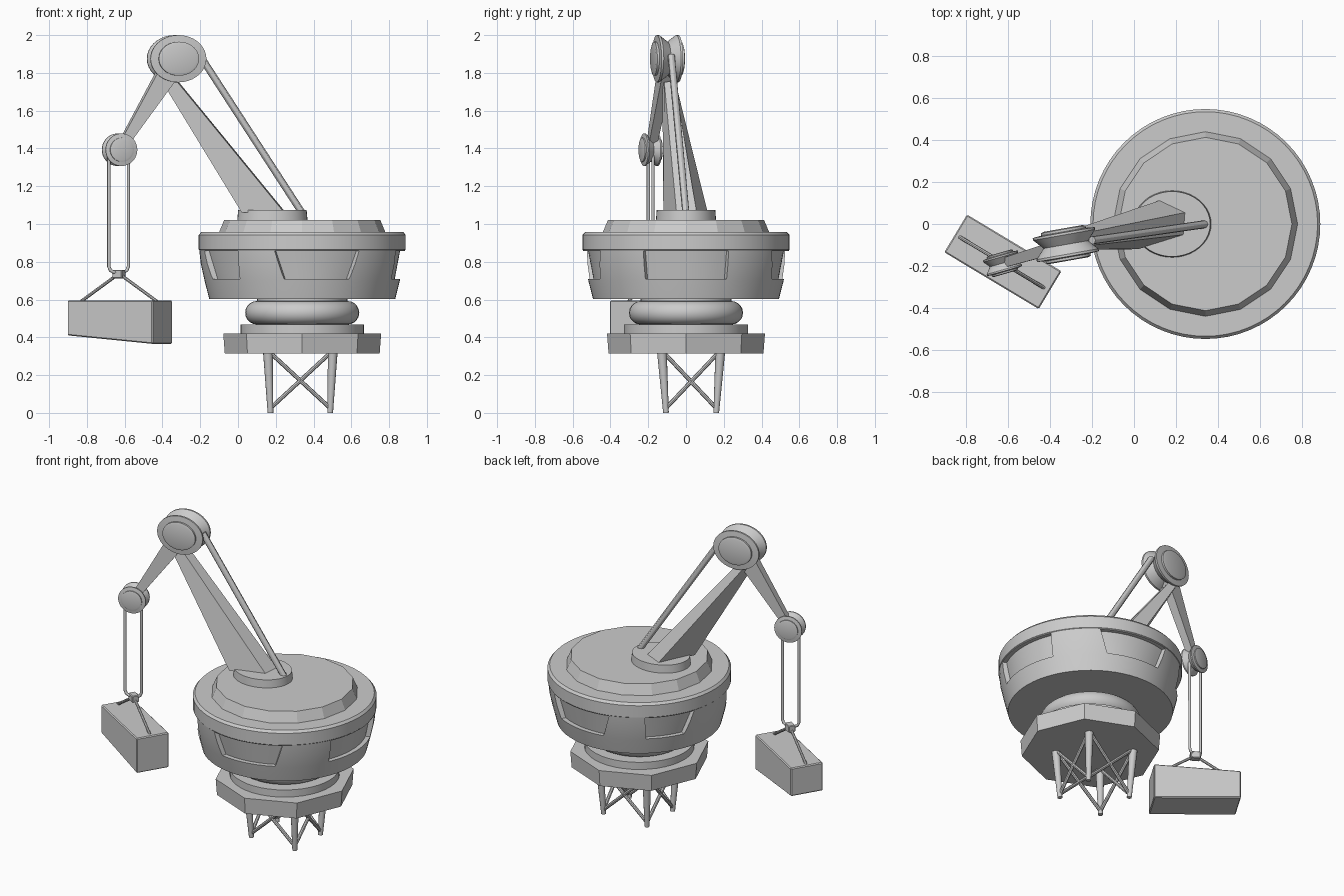
import bpy, bmesh
from math import sin, cos, pi, radians
from mathutils import Vector, Matrix

if "Cube" in bpy.data.objects:
    bpy.data.objects.remove(bpy.data.objects["Cube"])

CX = 0.34  # axis of the round body


def finish(name, bm, smooth=0):
    bmesh.ops.recalc_face_normals(bm, faces=bm.faces)
    me = bpy.data.meshes.new(name)
    bm.to_mesh(me)
    bm.free()
    ob = bpy.data.objects.new(name, me)
    bpy.context.collection.objects.link(ob)
    if smooth:
        smooth_edges(ob, smooth)
    return ob


def smooth_edges(ob, angle=30):
    bpy.ops.object.select_all(action='DESELECT')
    bpy.context.view_layer.objects.active = ob
    ob.select_set(True)
    bpy.ops.object.shade_smooth_by_angle(angle=radians(angle))


def loft(name, rings, smooth=0):
    """Skin equal-length rings of points and cap both ends."""
    bm = bmesh.new()
    vs = [[bm.verts.new(p) for p in r] for r in rings]
    n = len(vs[0])
    for a, b in zip(vs, vs[1:]):
        for i in range(n):
            bm.faces.new((a[i], a[(i + 1) % n], b[(i + 1) % n], b[i]))
    bm.faces.new(vs[0])
    bm.faces.new(vs[-1])
    return finish(name, bm, smooth)


def lathe(name, profile, n, matrix, smooth=30):
    return loft(name, [[matrix @ Vector((r * cos(2 * pi * i / n), r * sin(2 * pi * i / n), h))
                        for i in range(n)] for r, h in profile], smooth)


def rod(name, a, b, r1, r2=None, n=12):
    a, b = Vector(a), Vector(b)
    m = Matrix.Translation(a) @ (b - a).to_track_quat('Z', 'Y').to_matrix().to_4x4()
    return lathe(name, [(r1, 0), (r2 or r1, (b - a).length)], n, m)


def box(name, size, loc, yaw, bevel=0.0):
    bm = bmesh.new()
    bmesh.ops.create_cube(bm, size=1, matrix=Matrix.Translation(loc) @ Matrix.Rotation(yaw, 4, 'Z')
                          @ Matrix.Diagonal((*size, 1)))
    if bevel:
        bmesh.ops.bevel(bm, geom=bm.edges[:], offset=bevel, segments=1, affect='EDGES')
    return finish(name, bm)


body_axis = Matrix.Translation((CX, 0, 0))

# Four splayed legs with crossed braces on each side
corners = [(-1, -1), (1, -1), (1, 1), (-1, 1)]
foot = [Vector((0.33 + 0.158 * x, 0.027 + 0.133 * y, 0.0)) for x, y in corners]
knee = [Vector((0.33 + 0.172 * x, 0.027 + 0.155 * y, 0.33)) for x, y in corners]
for i in range(4):
    j = (i + 1) % 4
    rod(f"leg_{i}", foot[i], knee[i], 0.015, 0.026)
    rod(f"brace_{i}_a", foot[i] + Vector((0, 0, 0.025)), knee[j], 0.011, n=8)
    rod(f"brace_{i}_b", foot[j] + Vector((0, 0, 0.025)), knee[i], 0.011, n=8)

# Octagonal platform, slew ring and bulging collar
lathe("platform", [(0.41, 0.315), (0.418, 0.42)], 8, body_axis, 0)
lathe("slew_ring", [(0.328, 0.41), (0.328, 0.467)], 40, body_axis)
collar = [(0.24 + 0.062 * cos(t), 0.53 + 0.062 * sin(t)) for t in [(-90 + 18 * k) * pi / 180 for k in range(11)]]
lathe("collar", collar + [(0.24, 0.605)], 40, body_axis)

# Round body with belt
body = lathe("body", [(0.492, 0.602), (0.517, 0.70), (0.537, 0.79), (0.545, 0.862),
                      (0.548, 0.865), (0.548, 0.942), (0.535, 0.957)], 64, body_axis, 0)
lathe("roof_plate", [(0.443, 0.95), (0.413, 1.022)], 16, body_axis, 0)

# Recessed window panels cut into the body: start, end, taper of each lower corner (degrees)
panels = [(-24.5, 24.5, 0, 0)]
for a, b, ta, tb in [(56.4, 105.6, 5, 5), (128.5, 162, 1, 6)]:
    panels += [(a, b, ta, tb), (-b, -a, tb, ta)]
for k, (a, b, ta, tb) in enumerate(panels):
    rings = []
    for s in range(11):
        t = s / 10
        lo = radians(a + ta + (b - tb - a - ta) * t)
        hi = radians(a + (b - a) * t)
        rings.append([(CX + r * cos(g), r * sin(g), z) for r, g, z in
                      ((0.49, lo, 0.71), (0.7, lo, 0.71), (0.7, hi, 0.858), (0.518, hi, 0.858))])
    cutter = loft(f"panel_cutter_{k}", rings)
    cutter.hide_render = True
    cutter.hide_set(True)
    mod = body.modifiers.new("panel", 'BOOLEAN')
    mod.operation, mod.object, mod.solver = 'DIFFERENCE', cutter, 'EXACT'
bpy.context.view_layer.update()
cut_mesh = bpy.data.meshes.new_from_object(body.evaluated_get(bpy.context.evaluated_depsgraph_get()))
body.modifiers.clear()
body.data = cut_mesh
for ob in [o for o in bpy.data.objects if o.name.startswith("panel_cutter")]:
    bpy.data.objects.remove(ob)
smooth_edges(body)

# Oval boom pad
lathe("boom_pad", [(1, 1.01), (0.97, 1.073)], 40,
      Matrix.Translation((0.182, 0, 0)) @ Matrix.Diagonal((0.187, 0.16, 1, 1)))

# Tapered boom
loft("boom", [[(0.02, -0.12, 1.06), (0.245, -0.05, 1.06), (0.245, 0.055, 1.07), (0.13, 0.115, 1.06)],
              [(-0.40, -0.125, 1.75), (-0.32, -0.115, 1.75), (-0.32, -0.06, 1.76), (-0.385, -0.06, 1.77)]])


def sheave(name, loc, yaw, rx, rz, flange, hub, hub_r):
    """Grooved wheel with a stepped hub on both sides."""
    half = [(hub_r * 0.85, hub), (hub_r, hub * 0.94), (hub_r, flange + 0.004),
            (1, flange), (1, flange * 0.8)]
    prof = half + [(0.72, 0)] + [(r, -h) for r, h in reversed(half)]
    m = (Matrix.Translation(loc) @ Matrix.Rotation(yaw, 4, 'Z') @ Matrix.Diagonal((rx, 1, rz, 1))
         @ Matrix.Rotation(pi / 2, 4, 'X'))
    return lathe(name, prof, 36, m)


# Elbow wheel and tip wheel
elbow, tip = Vector((-0.325, -0.098, 1.875)), Vector((-0.627, -0.187, 1.393))
sheave("elbow_wheel", elbow, radians(10), 0.15, 0.125, 0.058, 0.078, 0.72)
sheave("tip_wheel", tip, radians(16), 0.087, 0.086, 0.038, 0.052, 0.74)

# Tapered jib between the wheels
side = Vector((-sin(radians(14)), cos(radians(14)), 0))
across = (tip - elbow).cross(side).normalized()
loft("jib", [[c + across * w * u + side * t * v for u, v in corners]
             for c, w, t in ((elbow, 0.06, 0.03), (tip, 0.021, 0.022))])

# Stay rod behind the boom
rod("stay_rod", (-0.20, -0.078, 1.89), (0.345, 0.0, 1.05), 0.019)

# Hoist cable loop with rounded lower corners
d = Vector((cos(radians(13)), sin(radians(13)), 0))
loop = [(-0.053, 1.40), (-0.053, 0.775), (-0.045, 0.755), (-0.028, 0.745),
        (0.028, 0.745), (0.045, 0.755), (0.053, 0.775), (0.053, 1.40)]
cu = bpy.data.curves.new("hoist_cable", 'CURVE')
cu.dimensions, cu.bevel_depth, cu.bevel_resolution, cu.use_fill_caps = '3D', 0.009, 2, True
sp = cu.splines.new('POLY')
sp.points.add(len(loop) - 1)
for p, (u, z) in zip(sp.points, loop):
    q = Vector((tip.x - 0.005, tip.y, z)) + d * u
    p.co = (*q, 1)
bpy.context.collection.objects.link(bpy.data.objects.new("hoist_cable", cu))

# Hook block, slings and hanging load
yaw = radians(-31)
along = Vector((cos(yaw), sin(yaw), 0))
mid = Vector((-0.63, -0.183, 0))
box("hook_block", (0.06, 0.045, 0.045), mid + Vector((0, 0, 0.735)), yaw, 0.004)
for s, n in ((-1, "left"), (1, "right")):
    rod(f"sling_{n}", mid + along * s * 0.02 + Vector((0, 0, 0.725)),
        mid + along * s * 0.235 + Vector((0, 0, 0.59)), 0.009, n=8)
load = box("load", (0.525, 0.21, 0.19), (-0.625, -0.18, 0.50), yaw, 0.006)
for v in load.data.vertices:  # underside slopes down toward the right end
    if v.co.z < 0.5:
        v.co.z -= 0.017 + 0.045 * ((v.co - mid).dot(along) / 0.525)
